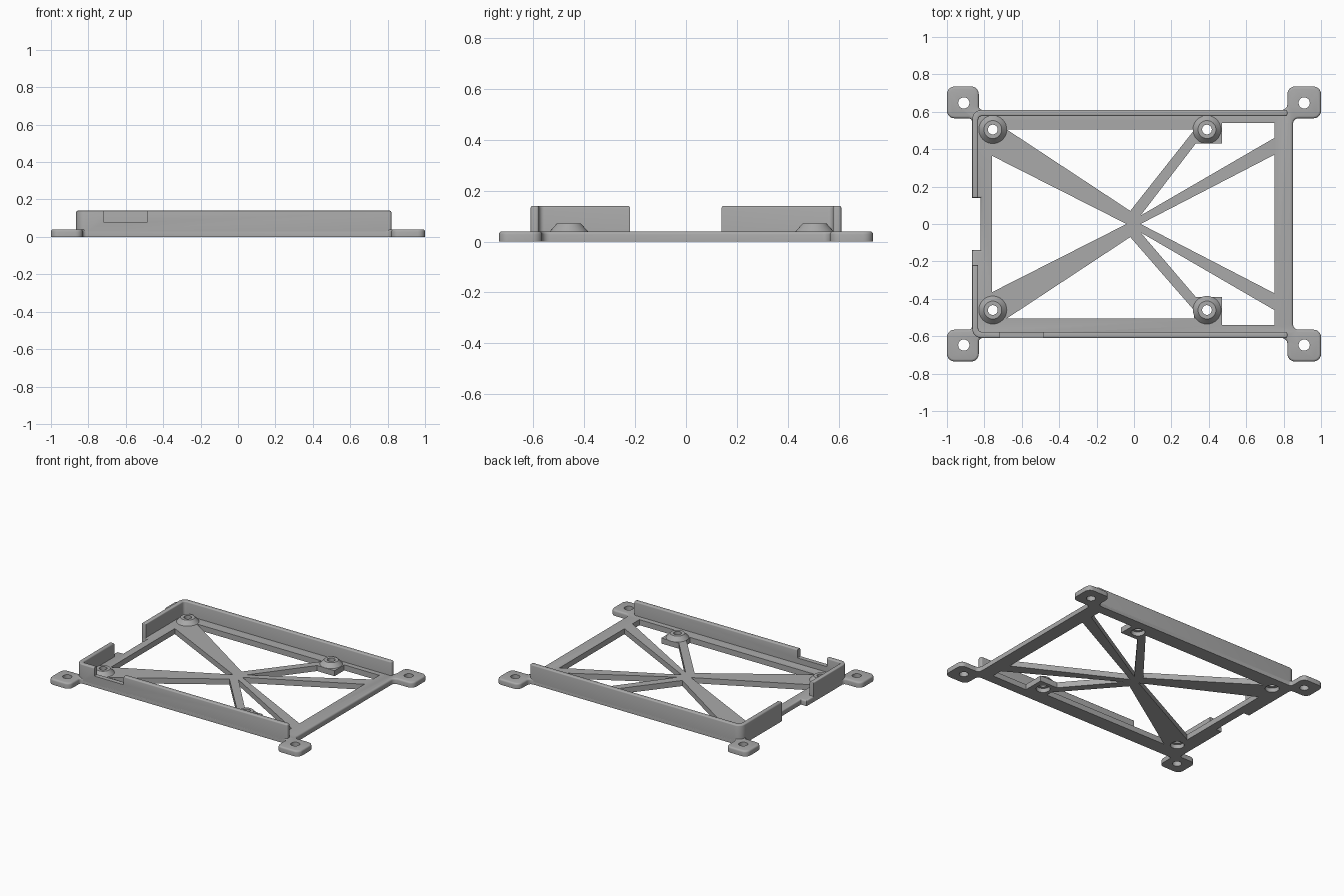
import bpy, bmesh, math
from mathutils import Vector

cube = bpy.data.objects.get("Cube")
if cube:
    bpy.data.objects.remove(cube, do_unlink=True)

grey = bpy.data.materials.new("plain grey")
grey.use_nodes = True
grey.diffuse_color = (0.4, 0.4, 0.4, 1)
grey.node_tree.nodes["Principled BSDF"].inputs["Base Color"].default_value = grey.diffuse_color


def finish(bm, name):
    """Turn a bmesh into a named grey object."""
    bmesh.ops.recalc_face_normals(bm, faces=bm.faces)
    mesh = bpy.data.meshes.new(name)
    bm.to_mesh(mesh)
    bm.free()
    mesh.materials.append(grey)
    obj = bpy.data.objects.new(name, mesh)
    bpy.context.collection.objects.link(obj)
    return obj


def activate(obj):
    bpy.ops.object.select_all(action='DESELECT')
    obj.select_set(True)
    bpy.context.view_layer.objects.active = obj


def smooth(obj):
    activate(obj)
    bpy.ops.object.shade_smooth_by_angle(angle=math.radians(32))


def rounded(corners, steps=6):
    """Round each (x, y, radius) corner of an outline."""
    out = []
    for i, (x, y, r) in enumerate(corners):
        p = Vector((x, y))
        if r == 0:
            out.append(p)
            continue
        a = (Vector(corners[i - 1][:2]) - p).normalized()
        b = (Vector(corners[(i + 1) % len(corners)][:2]) - p).normalized()
        centre = p + (a + b) * r
        for k in range(steps + 1):
            t = k / steps * math.pi / 2
            out.append(centre - b * r * math.cos(t) - a * r * math.sin(t))
    return out


def prism(bm, outline, z0, z1, bevel=0):
    """Extrude an outline, optionally rounding its top rim."""
    face = bm.faces.new([bm.verts.new((x, y, z0)) for x, y in outline])
    top = bmesh.ops.extrude_face_region(bm, geom=[face], use_keep_orig=True)["geom"]
    verts = [v for v in top if isinstance(v, bmesh.types.BMVert)]
    bmesh.ops.translate(bm, verts=verts, vec=(0, 0, z1 - z0))
    if bevel:
        rim = [e for e in top if isinstance(e, bmesh.types.BMEdge)]
        bmesh.ops.recalc_face_normals(bm, faces=bm.faces)
        bmesh.ops.bevel(bm, geom=rim, offset=bevel, segments=3, profile=0.5, affect='EDGES')


def circle(x, y, r, n=32):
    return [(x + r * math.cos(k * math.tau / n), y + r * math.sin(k * math.tau / n)) for k in range(n)]


def cut(obj, cutter):
    mod = obj.modifiers.new("cut", 'BOOLEAN')
    mod.operation = 'DIFFERENCE'
    mod.solver = 'EXACT'
    mod.object = cutter
    activate(obj)
    bpy.ops.object.modifier_apply(modifier=mod.name)
    bpy.data.objects.remove(cutter, do_unlink=True)


T = 0.04            # plate thickness
WALL = 0.14         # wall top
posts = [(-0.755, 0.505), (0.39, 0.505), (-0.755, -0.46), (0.39, -0.46)]

# Base frame with four corner tabs
half = [(0.85, 0.565, 0.03), (1, 0.565, T), (1, 0.735, T), (0.82, 0.735, T),
        (0.82, 0.61, 0.03), (-0.83, 0.61, 0.02), (-0.83, 0.735, T), (-1, 0.735, T),
        (-1, 0.565, T), (-0.865, 0.565, 0.02), (-0.865, 0.14, 0), (-0.82, 0.14, 0)]
bm = bmesh.new()
prism(bm, rounded(half + [(x, -y, r) for x, y, r in reversed(half)]), 0, T, 0.012)
frame = finish(bm, "base_frame")

# Openings between the spokes
bm = bmesh.new()
openings = [[(-0.76, 0.365), (-0.04, 0), (-0.76, -0.365)],
            [(0.75, 0.37), (0.035, 0), (0.75, -0.37)]]
for s, pad in ((1, 0.43), (-1, 0.39)):
    openings.append([(-0.68, s * 0.505), (-0.02, s * 0.07), (0.32, s * (pad + 0.07)), (0.32, s * 0.505)])
    openings.append([(0.035, s * 0.045), (0.75, s * 0.46), (0.75, s * 0.54),
                     (0.47, s * 0.54), (0.47, s * pad), (0.33, s * pad)])
for outline in openings:
    prism(bm, outline, -0.1, 0.1)
cut(frame, finish(bm, "opening_cutter"))

# Screw holes in the tabs and pockets under the posts
bm = bmesh.new()
for sx in (-1, 1):
    for sy in (-1, 1):
        prism(bm, circle(sx * 0.91, sy * 0.647, 0.03), -0.1, 0.1)
for x, y in posts:
    prism(bm, circle(x, y, 0.046), -0.1, 0.1)
cut(frame, finish(bm, "hole_cutter"))
smooth(frame)

# L-shaped walls along the back and the front
for name, s, end in (("back_wall", 1, 0.14), ("front_wall", -1, 0.22)):
    outline = [(0.82, 0.61, 0.012), (-0.865, 0.61, 0.05), (-0.865, end, 0), (-0.833, end, 0),
               (-0.833, 0.577, 0.02), (0.82, 0.577, 0.012)]
    bm = bmesh.new()
    prism(bm, rounded([(x, s * y, r) for x, y, r in outline]), 0.02, WALL, 0.008)
    wall = finish(bm, name)
    if s < 0:
        # Connector notch
        bm = bmesh.new()
        prism(bm, [(-0.72, -0.7), (-0.485, -0.7), (-0.485, -0.5), (-0.72, -0.5)], 0.08, 0.2)
        cut(wall, finish(bm, "notch_cutter"))
    smooth(wall)

# Tapered hollow mounting posts
section = [(0.075, T), (0.048, 0.07), (0.026, 0.07), (0.026, 0.03), (0.046, 0.03), (0.046, T)]
for i, (x, y) in enumerate(posts):
    bm = bmesh.new()
    ring = [bm.verts.new((x + r, y, z)) for r, z in section]
    edges = [bm.edges.new((ring[k - 1], ring[k])) for k in range(len(ring))]
    bmesh.ops.spin(bm, geom=ring + edges, cent=(x, y, 0), axis=(0, 0, 1),
                   angle=math.tau, steps=32, use_merge=True)
    bmesh.ops.remove_doubles(bm, verts=bm.verts, dist=0.0001)
    smooth(finish(bm, "mounting_post_%d" % (i + 1)))
